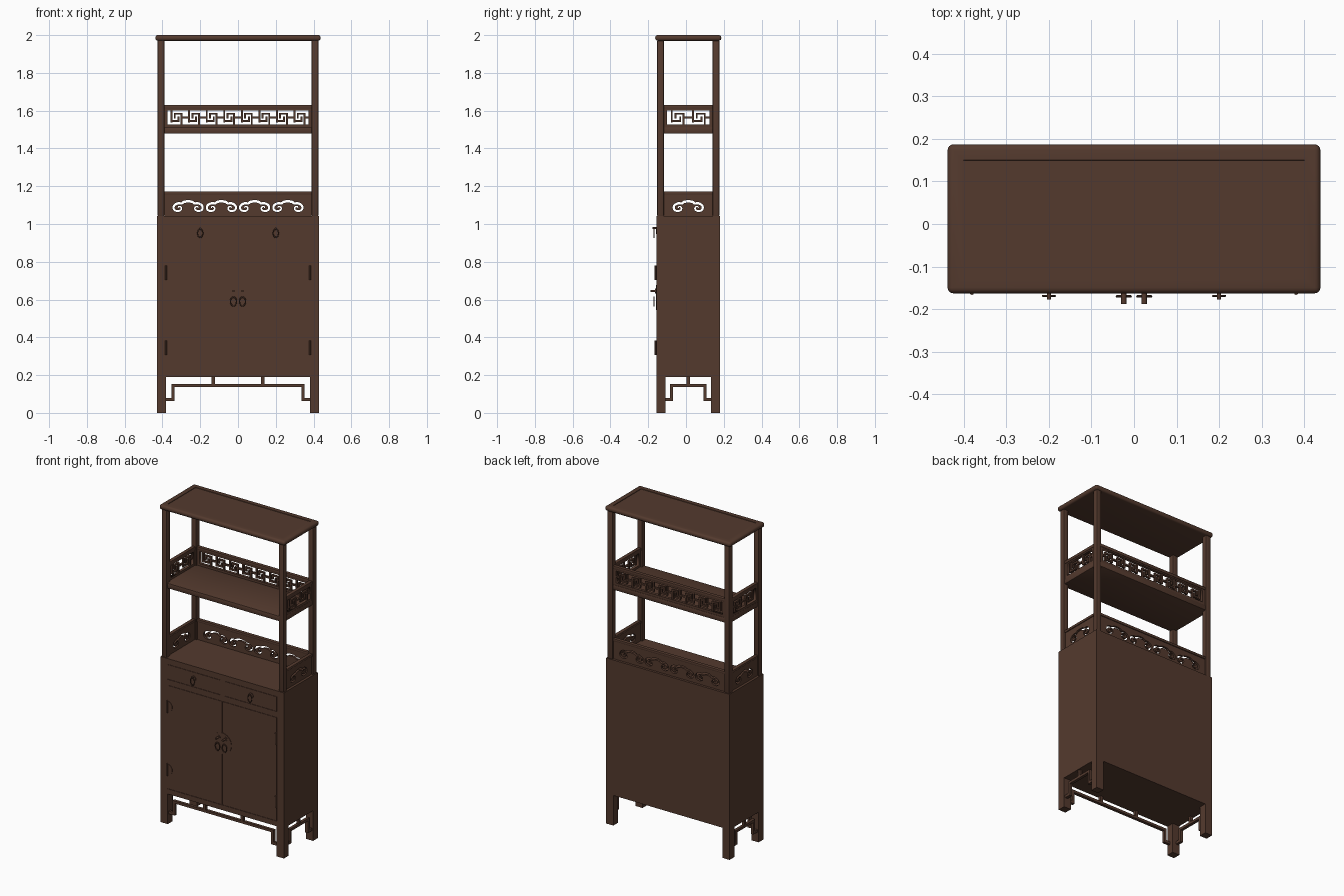
import bpy, bmesh, math
from mathutils import Matrix, Vector

if "Cube" in bpy.data.objects:
    bpy.data.objects.remove(bpy.data.objects["Cube"])

CY = 0.012            # depth centre of the cabinet body
FRONT = CY - 0.169    # front face of the cabinet

wood = bpy.data.materials.new("dark_walnut")
wood.diffuse_color = (0.088, 0.042, 0.027, 1)
wood.use_nodes = True
wood.node_tree.nodes["Principled BSDF"].inputs["Base Color"].default_value = wood.diffuse_color


def add(name, mesh):
    ob = bpy.data.objects.new(name, mesh)
    mesh.materials.clear()
    mesh.materials.append(wood)
    bpy.context.collection.objects.link(ob)
    return ob


def box(name, x, y, z, bevel=0.0, seg=2, panel=0.0):
    """Box from ranges, optional rounded edges and sunken top panel."""
    bm = bmesh.new()
    bmesh.ops.create_cube(bm, size=1)
    for v in bm.verts:
        v.co = Vector((r[0] if c < 0 else r[1]) for c, r in zip(v.co, (x, y, z)))
    if bevel:
        bmesh.ops.bevel(bm, geom=bm.edges[:], offset=bevel, segments=seg,
                        profile=0.5, affect='EDGES')
    if panel:
        bm.normal_update()
        top = max((f for f in bm.faces if f.normal.z > 0.99), key=lambda f: f.calc_area())
        bmesh.ops.inset_region(bm, faces=[top], thickness=panel)
        bmesh.ops.inset_region(bm, faces=[top], thickness=0.001, depth=-0.003)
    me = bpy.data.meshes.new(name)
    bm.to_mesh(me)
    bm.free()
    ob = add(name, me)
    if bevel:
        smooth(ob)
    return ob


def smooth(ob):
    bpy.ops.object.select_all(action='DESELECT')
    ob.select_set(True)
    bpy.context.view_layer.objects.active = ob
    bpy.ops.object.shade_smooth_by_angle(angle=math.radians(40))


def sheet(name, loops, thick, loc, side=False):
    """Upright flat board: first loop is the outline, the others are holes."""
    cu = bpy.data.curves.new(name, 'CURVE')
    cu.dimensions, cu.fill_mode, cu.extrude = '2D', 'BOTH', thick / 2
    for pts in loops:
        sp = cu.splines.new('POLY')
        sp.points.add(len(pts) - 1)
        for p, (u, v) in zip(sp.points, pts):
            p.co = (u, v, 0, 1)
        sp.use_cyclic_u = True
    tmp = bpy.data.objects.new(name + "_tmp", cu)
    bpy.context.collection.objects.link(tmp)
    bpy.context.view_layer.update()
    dg = bpy.context.evaluated_depsgraph_get()
    me = bpy.data.meshes.new_from_object(tmp.evaluated_get(dg))
    bpy.data.objects.remove(tmp)
    rot = Matrix.Rotation(math.pi / 2, 4, 'X')
    if side:
        rot = Matrix.Rotation(math.pi / 2, 4, 'Z') @ rot
    me.transform(Matrix.Translation(loc) @ rot)
    return add(name, me)


def disc(name, r, depth, x, y, z, axis='Y'):
    rot = (math.pi / 2, 0, 0) if axis == 'Y' else (0, 0, 0)
    bpy.ops.mesh.primitive_cylinder_add(vertices=32, radius=r, depth=depth,
                                        location=(x, y, z), rotation=rot)
    ob = bpy.context.object
    ob.name = name
    ob.data.materials.append(wood)
    smooth(ob)


def ring(name, r, minor, x, y, z, stretch):
    bpy.ops.mesh.primitive_torus_add(major_radius=r, minor_radius=minor, major_segments=28,
                                     minor_segments=8, location=(x, y, z),
                                     rotation=(math.pi / 2, 0, 0))
    ob = bpy.context.object
    ob.name = name
    ob.scale = (1, stretch, 1)
    ob.data.materials.append(wood)
    smooth(ob)


def cloud(cx, z0):
    """Scrolled cloud ribbon outline used as a pierced hole."""
    half = [(0, .058), (.022, .055), (.034, .047), (.056, .047), (.075, .034), (.074, .014),
            (.055, .006), (.038, .013), (.037, .026), (.048, .031), (.054, .024)]
    ctrl = [(-u, v) for u, v in half[:0:-1]] + half
    ctrl = [Vector(p) for p in [ctrl[0]] + ctrl + [ctrl[-1]]]
    path = []
    for i in range(1, len(ctrl) - 2):
        a, b, c, d = ctrl[i - 1:i + 3]
        for k in range(4):
            t = k / 4
            path.append(0.5 * (2 * b + (c - a) * t + (2 * a - 5 * b + 4 * c - d) * t * t
                               + (3 * b - a - 3 * c + d) * t ** 3))
    path.append(ctrl[-1])
    left, right, n = [], [], len(path) - 1
    for i, p in enumerate(path):
        t = (path[min(i + 1, n)] - path[max(i - 1, 0)]).normalized()
        w = 0.003 + 0.0035 * math.sin(math.pi * i / n)
        nrm = Vector((-t.y, t.x)) * w
        left.append((p.x + nrm.x + cx, p.y + nrm.y + z0))
        right.append((p.x - nrm.x + cx, p.y - nrm.y + z0))
    return left + right[::-1]


def rect(u, z0, z1):
    return [(-u, z0), (u, z0), (u, z1), (-u, z1)]


# top board, shelf and posts
box("top_board", (-.438, .438), (CY - .175, CY + .175), (1.97, 2), .0135, 4, .033)
box("middle_shelf", (-.419, .419), (CY - .159, CY + .159), (1.478, 1.512), .006)
for sx in (-1, 1):
    for sy, tag in ((-1, "front"), (1, "back")):
        x, y = sx * .4075, CY + sy * .147
        box(f"{tag}_post", (x - .0175, x + .0175), (y - .0175, y + .0175), (1.04, 1.975), .006)
        x, y = sx * .405, CY + sy * .145
        box(f"{tag}_leg", (x - .025, x + .025), (y - .024, y + .024), (0, .2))

# galleries on the back and both sides: (length, position, is side)
walls = [("back", .39, (0, CY + .147, 0), False),
         ("left", .13, (-.4075, CY, 0), True),
         ("right", .13, (.4075, CY, 0), True)]
for tag, hl, loc, side in walls:
    for z0, z1, level in ((1.155, 1.172, "lower"), (1.61, 1.63, "upper")):
        d = (hl + .003, .012)
        dx, dy = (d[1], d[0]) if side else d
        box(f"{level}_{tag}_gallery_rail", (loc[0] - dx, loc[0] + dx),
            (loc[1] - dy, loc[1] + dy), (z0, z1), .004)
    # pierced cloud board
    cxs = [0] if side else [-.264, -.088, .088, .264]
    sheet(f"lower_{tag}_cloud_panel",
          [rect(hl, 1.04, 1.16)] + [cloud(c, 1.062) for c in cxs], .014, loc, side)
    # open fret with frame
    hu = hl - .018
    z0, z1 = 1.526, 1.602
    sheet(f"upper_{tag}_fret_frame", [rect(hl, 1.505, 1.615), rect(hu, z0, z1)], .018, loc, side)
    n = 2 if side else 8
    w, h, t = 2 * hu / n, z1 - z0, .005
    for i in range(n):
        u0 = -hu + i * w
        bars = [(.22, .22, .22, 1), (.22, .62, .25, .25), (.62, .62, .25, .5),
                (.78, .78, 0, .76), (.40, .78, .76, .76), (.40, .40, .5, .76),
                (.78, 1.22, .5, .5)]
        if i == n - 1:
            bars[-1] = (.78, 1, .5, .5)
        for a, b, c, d in bars:
            u = (max(u0 + a * w - t, -hu), min(u0 + b * w + t, hu))
            z = (max(z0 + c * h - t, z0), min(z0 + d * h + t, z1))
            if side:
                box(f"{tag}_fret_bar", (loc[0] - .006, loc[0] + .006),
                    (CY + u[0], CY + u[1]), z)
            else:
                box(f"{tag}_fret_bar", u, (loc[1] - .006, loc[1] + .006), z)

# cabinet body with nearly flush front frame, drawers and doors
box("cabinet_body", (-.43, .43), (FRONT + .003, CY + .169), (.19, 1.043))
skin = (FRONT, FRONT + .004)
for sx in (-1, 1):
    a, b = sorted((sx * .43, sx * .382))
    box("front_stile", (a, b), skin, (.19, 1.043))
    a, b = sorted((sx * .0165, sx * .380))
    box("drawer_front", (a, b), skin, (.914, 1.005))
    a, b = sorted((sx * .001, sx * .380))
    box("door", (a, b), skin, (.224, .874))
box("drawer_divider", (-.0145, .0145), skin, (.912, 1.007))
for z in ((.19, .222), (.876, .912), (1.007, 1.043)):
    box("front_rail", (-.382, .382), skin, z)

# stepped apron under the front and both sides
def apron(name, u, z, wall):
    f, s = (FRONT + .008, FRONT + .026), .422
    if wall == 0:
        box(name, u, f, z)
    else:
        box(name, tuple(sorted((wall * s, wall * (s - .018)))), (CY + u[0], CY + u[1]), z)


for wall, drop, leg, struts in ((0, .344, .385, (-.13, .13)),
                                (-1, .088, .125, (0,)), (1, .088, .125, (0,))):
    apron("apron_rail", (-drop - .008, drop + .008), (.138, .154), wall)
    for s in (-1, 1):
        apron("apron_drop", tuple(sorted((s * (drop - .008), s * (drop + .008)))), (.062, .14), wall)
        apron("apron_foot", tuple(sorted((s * drop, s * leg))), (.062, .079), wall)
    for c in struts:
        apron("apron_strut", (c - .009, c + .009), (.15, .195), wall)

# hardware: lock plate, pulls and hinges
disc("lock_plate", .066, .004, 0, FRONT - .001, .612)
for sx in (-1, 1):
    x = sx * .024
    disc("door_knob", .006, .034, x, FRONT - .014, .645)
    disc("door_knob_plate", .013, .006, x, FRONT - .003, .645)
    ring("door_pull", .016, .003, x, FRONT - .013, .59, 1.45)
    x = sx * .2
    disc("drawer_pull_plate", .017, .004, x, FRONT - .001, .965)
    disc("drawer_pull_pin", .005, .022, x, FRONT - .009, .978)
    ring("drawer_pull", .014, .0025, x, FRONT - .012, .951, 1.6)
    for z in (.742, .345):
        disc("hinge_pin", .0045, .076, sx * .381, FRONT - .005, z, 'Z')
        arc = [(-sx * .034 * math.sin(k * math.pi / 16), .034 * math.cos(k * math.pi / 16))
               for k in range(17)]
        sheet("hinge_plate", [arc], .003, (sx * .381, FRONT - .001, z))
